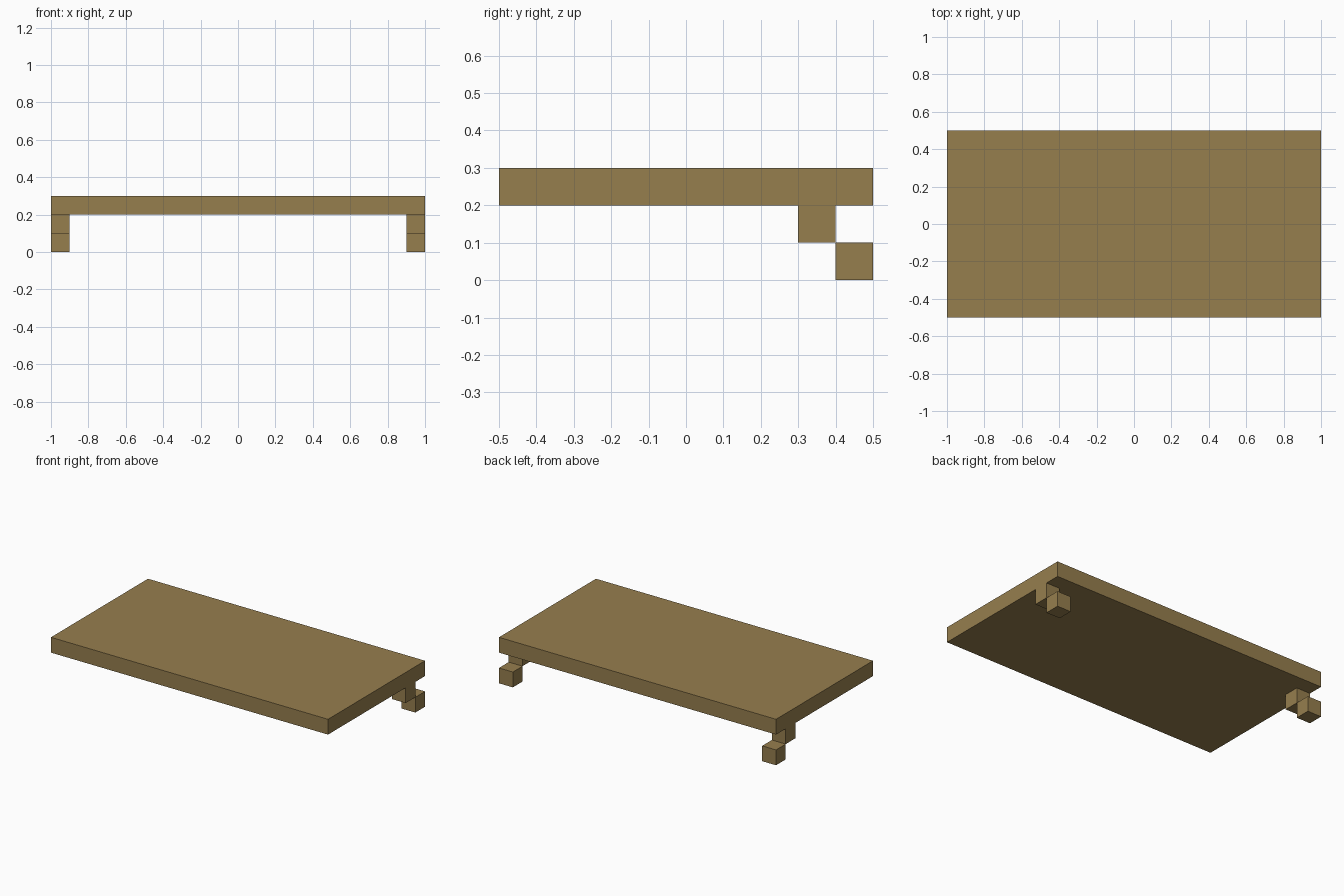
import bpy

if "Cube" in bpy.data.objects:
    bpy.data.objects.remove(bpy.data.objects["Cube"])

wood = bpy.data.materials.new("tan_wood")
wood.diffuse_color = (0.305, 0.209, 0.076, 1.0)
wood.use_nodes = True
wood.node_tree.nodes["Principled BSDF"].inputs["Base Color"].default_value = wood.diffuse_color


def box(name, lo, hi):
    """Axis-aligned box between two corners."""
    bpy.ops.mesh.primitive_cube_add(size=1)
    ob = bpy.context.object
    ob.name = name
    for v in ob.data.vertices:
        for i in range(3):
            v.co[i] = lo[i] if v.co[i] < 0 else hi[i]
    ob.data.materials.append(wood)
    return ob


# flat slab top
box("slab", (-1, -0.5, 0.2), (1, 0.5, 0.3))

# stepped legs at the two back corners
for side, x in (("left", -1.0), ("right", 0.9)):
    box(side + "_upper_leg", (x, 0.3, 0.1), (x + 0.1, 0.4, 0.2))
    box(side + "_foot", (x, 0.4, 0.0), (x + 0.1, 0.5, 0.1))
